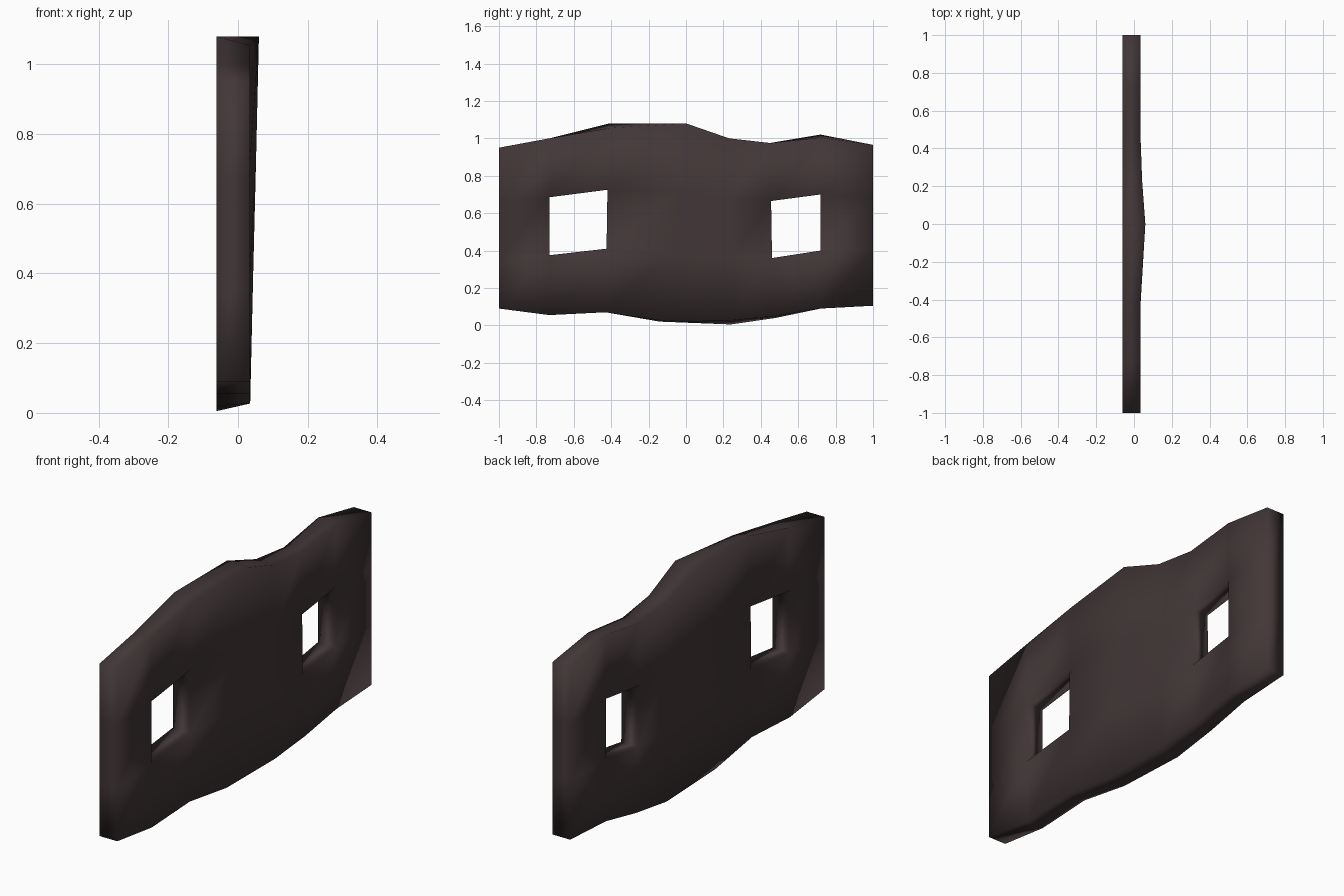
import bpy, bmesh

if "Cube" in bpy.data.objects:
    bpy.data.objects.remove(bpy.data.objects["Cube"])

# Column stations: y and z for each of four rows (bottom, hole sill, hole head, top)
COLUMNS = [
    [(-1.00, .09), (-1.00, .35), (-1.00, .67), (-1.00, .95)],
    [(-.73, .055), (-.73, .375), (-.73, .685), (-.73, 1.0)],
    [(-.43, .07), (-.425, .41), (-.42, .725), (-.41, 1.08)],
    [(-.14, .02), (-.09, .39), (-.04, .72), (0.0, 1.08)],
    [(.24, .005), (.24, .36), (.23, .68), (.23, 1.0)],
    [(.48, .04), (.46, .36), (.455, .665), (.45, .975)],
    [(.72, .09), (.72, .40), (.72, .70), (.72, 1.02)],
    [(1.00, .105), (1.00, .40), (1.00, .68), (1.00, .965)],
]
HOLES = {(1, 1), (5, 1)}             # (column, row) cells left open
BULGE = {3: .025, 4: .008}           # front face swelling towards the top
TOP_DROP = {2: .025, 6: .015}        # front top edge lower than the back
BOTTOM_LIFT = {3: .008, 4: .022, 5: .01}


def make_slab(name, mat):
    bm = bmesh.new()
    front, back = {}, {}
    for i, col in enumerate(COLUMNS):
        for j, (y, z) in enumerate(col):
            x = .035 + BULGE.get(i, 0) * j / 3
            dz = -TOP_DROP.get(i, 0) if j == 3 else BOTTOM_LIFT.get(i, 0) if j == 0 else 0
            front[i, j] = bm.verts.new((x, y, z + dz))
            back[i, j] = bm.verts.new((-.062, y, z))
    # Front and back skins
    for i in range(len(COLUMNS) - 1):
        for j in range(3):
            if (i, j) in HOLES:
                continue
            ring = [(i, j), (i + 1, j), (i + 1, j + 1), (i, j + 1)]
            bm.faces.new([front[k] for k in ring])
            bm.faces.new([back[k] for k in reversed(ring)])
    # Walls round the rim and inside the holes
    to_back = {front[k]: back[k] for k in front}
    for e in [e for e in bm.edges if e.is_boundary and e.verts[0] in to_back]:
        a, b = e.verts
        bm.faces.new((a, b, to_back[b], to_back[a]))
    bmesh.ops.recalc_face_normals(bm, faces=bm.faces)
    for f in bm.faces:
        f.smooth = True
    me = bpy.data.meshes.new(name)
    bm.to_mesh(me)
    bm.free()
    me.materials.append(mat)
    ob = bpy.data.objects.new(name, me)
    bpy.context.collection.objects.link(ob)
    return ob


brown = bpy.data.materials.new("dark brown")
brown.diffuse_color = (.055, .038, .039, 1)
brown.use_nodes = True
brown.node_tree.nodes["Principled BSDF"].inputs["Base Color"].default_value = brown.diffuse_color
make_slab("wall_slab", brown)
